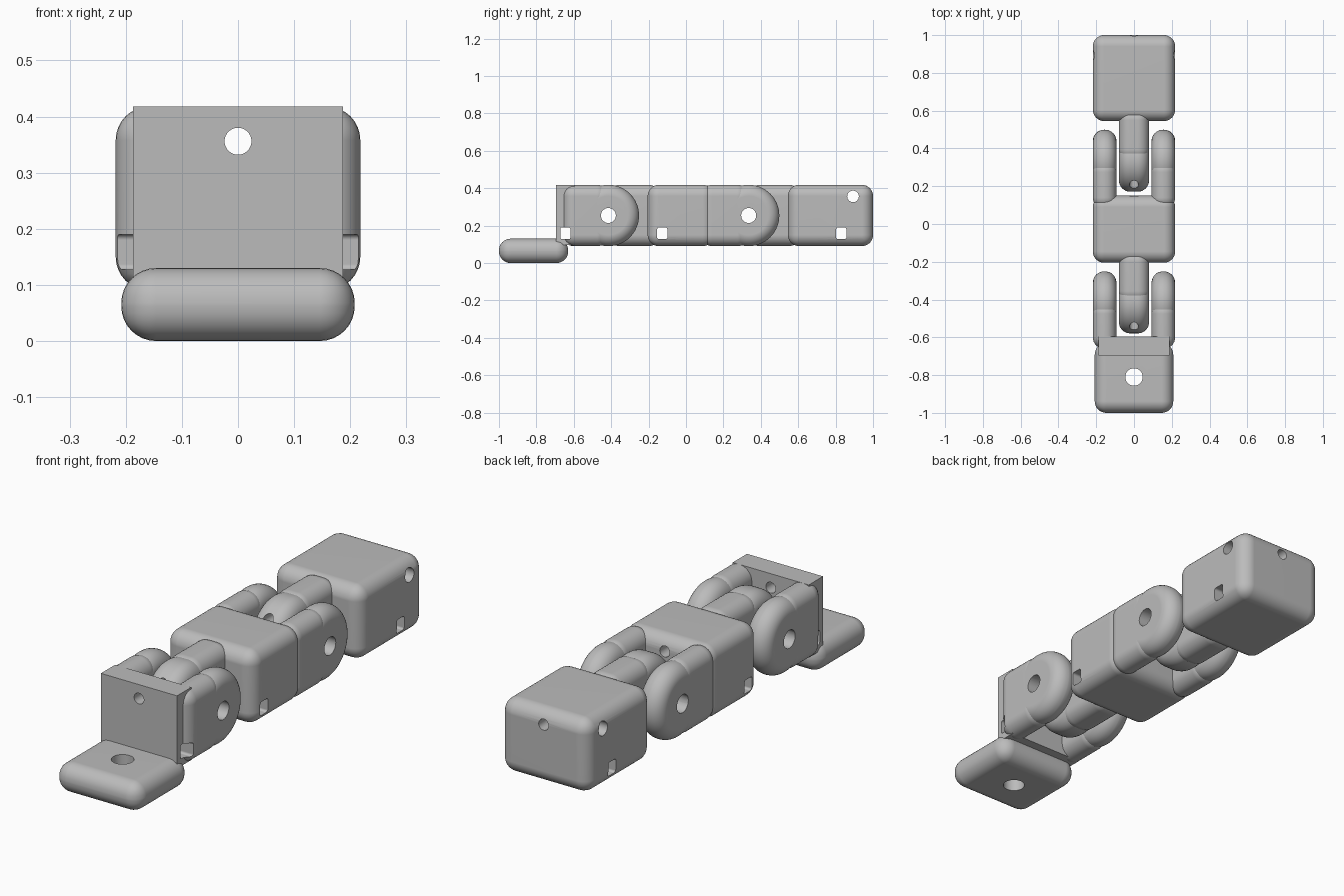
import bpy
import bmesh
import math
from mathutils import Matrix, Vector

cube = bpy.data.objects.get("Cube")
if cube:
    bpy.data.objects.remove(cube, do_unlink=True)

# Shared sizes
LOW, TOP = 0.09, 0.418
MID = (LOW + TOP) / 2
RADIUS = (TOP - LOW) / 2
HALF = 0.218
ROUND = 0.06
JOINTS = (-0.415, 0.335)

grey = bpy.data.materials.new("plain grey")
grey.use_nodes = True
grey.diffuse_color = (0.5, 0.5, 0.5, 1)
grey.node_tree.nodes["Principled BSDF"].inputs["Base Color"].default_value = (0.5, 0.5, 0.5, 1)


def make_object(name, bm):
    mesh = bpy.data.meshes.new(name)
    bm.to_mesh(mesh)
    bm.free()
    mesh.materials.append(grey)
    obj = bpy.data.objects.new(name, mesh)
    bpy.context.collection.objects.link(obj)
    return obj


def box(name, x, y, z, bevel=0.0, edge_filter=None):
    """Box between (min, max) pairs, with rounded edges."""
    bm = bmesh.new()
    bmesh.ops.create_cube(bm, size=1)
    for v in bm.verts:
        v.co = Vector([(r[0] + r[1]) / 2 + c * (r[1] - r[0]) for r, c in zip((x, y, z), v.co)])
    if bevel:
        edges = [e for e in bm.edges if edge_filter is None or edge_filter(e)]
        bmesh.ops.bevel(bm, geom=edges, offset=bevel, segments=8, profile=0.5, affect='EDGES')
    return make_object(name, bm)


def cylinder(name, axis, centre, radius, depth, bevel=0.0, sides=64):
    """Cylinder along an axis, with optional rounded rims."""
    turn = {'X': Matrix.Rotation(math.pi / 2, 4, 'Y'),
            'Y': Matrix.Rotation(math.pi / 2, 4, 'X'),
            'Z': Matrix.Identity(4)}[axis]
    bm = bmesh.new()
    bmesh.ops.create_cone(bm, cap_ends=True, segments=sides, radius1=radius, radius2=radius,
                          depth=depth, matrix=Matrix.Translation(centre) @ turn)
    if bevel:
        rims = [e for e in bm.edges if any(len(f.verts) > 4 for f in e.link_faces)]
        bmesh.ops.bevel(bm, geom=rims, offset=bevel, segments=8, profile=0.5, affect='EDGES')
    return make_object(name, bm)


parts = []


def knuckle(name, x, root, joint):
    """Rounded bar from its root to the joint, ending in a rounded disc."""
    parts.append(box(name + "_bar", x, sorted((root, joint)), (LOW, TOP), ROUND))
    centre = (sum(x) / 2, joint, MID)
    parts.append(cylinder(name + "_disc", 'X', centre, RADIUS, x[1] - x[0], ROUND))


# Blocks, foot and upright plate
parts.append(box("rear_block", (-HALF, HALF), (0.545, 1.0), (LOW, TOP), ROUND))
parts.append(box("middle_block", (-HALF, HALF), (-0.205, 0.15), (LOW, TOP), ROUND))
parts.append(box("upright_plate", (-0.187, 0.187), (-0.695, -0.595), (0.095, TOP)))
parts.append(box("foot", (-0.208, 0.208), (-1.0, -0.63), (0, 0.13), 0.062))

# Hinge: a central tongue held between two fork arms
for label, joint, tongue_root, arm_root in zip(("front", "rear"), JOINTS, (-0.14, 0.61), (-0.66, 0.08)):
    knuckle(label + "_tongue", (-0.08, 0.08), tongue_root, joint)
    knuckle(label + "_left_arm", (0.093, HALF), arm_root, joint)
    knuckle(label + "_right_arm", (-HALF, -0.093), arm_root, joint)

# Pin holes, cord channel, foot hole, side hole and side slots
cutters = [cylinder("pin_cutter", 'X', (0, j, MID), 0.04, 1, sides=32) for j in JOINTS]
cutters.append(cylinder("cord_cutter", 'Y', (0, 0, 0.356), 0.024, 3, sides=32))
cutters.append(cylinder("foot_hole_cutter", 'Z', (0, -0.81, 0), 0.046, 0.5, sides=32))
cutters.append(cylinder("side_hole_cutter", 'X', (0, 0.893, 0.356), 0.031, 1, sides=32))
for y in (-0.645, -0.127, 0.83):
    cutters.append(box("slot_cutter", (-0.5, 0.5), (y - 0.027, y + 0.027), (0.127, 0.19), 0.01,
                       lambda e: abs(e.verts[0].co.x - e.verts[1].co.x) > 0.5))


def bounds(obj):
    cos = [v.co for v in obj.data.vertices]
    return [(min(c[i] for c in cos), max(c[i] for c in cos)) for i in range(3)]


def touches(a, b):
    return all(p[0] < q[1] and q[0] < p[1] for p, q in zip(bounds(a), bounds(b)))


# Cut the holes into every part they cross
for part in parts:
    for cutter in cutters:
        cutter.hide_render = True
        if touches(part, cutter):
            mod = part.modifiers.new("hole", 'BOOLEAN')
            mod.operation = 'DIFFERENCE'
            mod.solver = 'EXACT'
            mod.object = cutter
graph = bpy.context.evaluated_depsgraph_get()
finished = [bpy.data.meshes.new_from_object(p.evaluated_get(graph)) for p in parts]
for cutter in cutters:
    bpy.data.objects.remove(cutter, do_unlink=True)

# Smooth rounded surfaces, keep hole rims sharp and flat sides even
for part, mesh in zip(parts, finished):
    part.modifiers.clear()
    bm = bmesh.new()
    bm.from_mesh(mesh)
    for f in bm.faces:
        f.smooth = True
        f.material_index = 0
    for e in bm.edges:
        e.smooth = len(e.link_faces) == 2 and e.calc_face_angle(0) < math.radians(30)
    bm.to_mesh(mesh)
    bm.free()
    mesh.materials.clear()
    mesh.materials.append(grey)
    part.data = mesh
    even = part.modifiers.new("even_shading", 'WEIGHTED_NORMAL')
    even.keep_sharp = True
